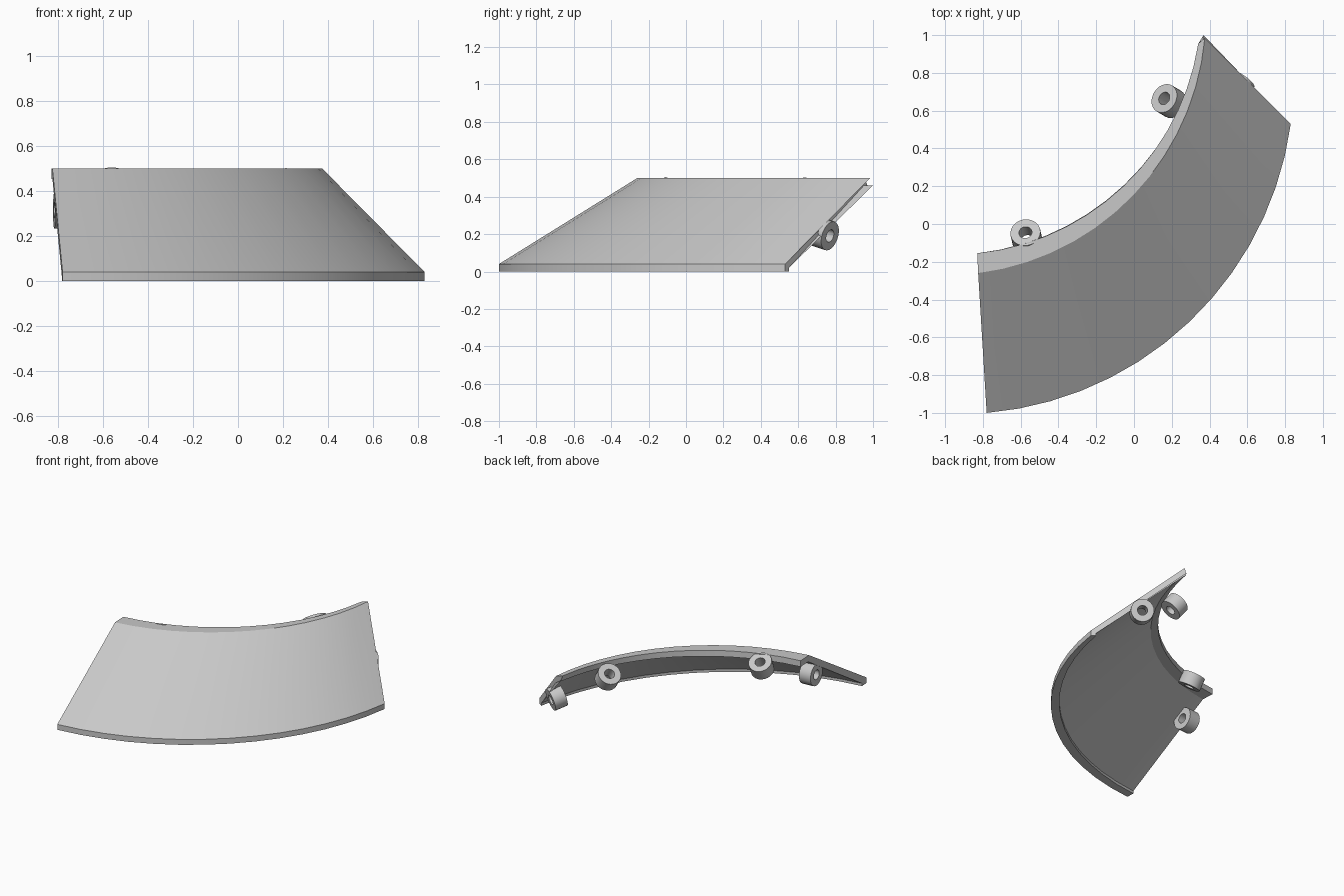
import bpy, bmesh, math
from mathutils import Vector

if "Cube" in bpy.data.objects:
    bpy.data.objects.remove(bpy.data.objects["Cube"])

metal = bpy.data.materials.new("plain grey")
metal.use_nodes = True
GREY = (0.58, 0.58, 0.58, 1)
metal.diffuse_color = GREY
metal.node_tree.nodes["Principled BSDF"].inputs["Base Color"].default_value = GREY


def finish(name, bm):
    bmesh.ops.recalc_face_normals(bm, faces=bm.faces)
    mesh = bpy.data.meshes.new(name)
    bm.to_mesh(mesh)
    bm.free()
    mesh.materials.append(metal)
    obj = bpy.data.objects.new(name, mesh)
    bpy.context.collection.objects.link(obj)
    bpy.ops.object.select_all(action='DESELECT')
    bpy.context.view_layer.objects.active = obj
    obj.select_set(True)
    bpy.ops.object.shade_smooth_by_angle(angle=math.radians(25))
    return obj


def arc(a, b, sag, steps=14):
    """Points of a circular arc from a to b, bulging to the front left side."""
    a, b = Vector(a), Vector(b)
    mid, half = (a + b) / 2, (b - a) / 2
    h = Vector((half.x, half.y, 0)).length
    out = Vector((half.y, -half.x, 0)).normalized()
    radius = (h * h + sag * sag) / (2 * sag)
    span = math.asin(h / radius)
    pts = []
    for i in range(steps + 1):
        t = span * (2 * i / steps - 1)
        pts.append(mid + half * (radius * math.sin(t) / h)
                   + out * (radius * math.cos(t) - radius + sag))
    return pts


# Thin curved panel with a lip along the top: rails run from the left edge to the mitred edge
rails = [
    arc((-0.78, -1.0, 0), (0.83, 0.53, 0), 0.39),            # foot, outside
    arc((-0.78, -1.0, 0.04), (0.83, 0.53, 0.04), 0.39),
    arc((-0.825, -0.26, 0.5), (0.375, 0.985, 0.5), 0.305),   # top, outside
    arc((-0.83, -0.155, 0.5), (0.34, 0.955, 0.5), 0.275),
    arc((-0.83, -0.155, 0.455), (0.35, 0.97, 0.46), 0.275),  # lip, underside
    arc((-0.825, -0.25, 0.455), (0.368, 1.0, 0.46), 0.30),
    arc((-0.783, -0.94, 0.02), (0.80, 0.55, 0.02), 0.37),
    arc((-0.783, -0.94, 0), (0.80, 0.55, 0), 0.37),          # foot, inside
]
bm = bmesh.new()
grid = [[bm.verts.new(p) for p in rail] for rail in rails]
for j, rail in enumerate(grid):
    nxt = grid[(j + 1) % len(grid)]
    for i in range(len(rail) - 1):
        bm.faces.new((rail[i], rail[i + 1], nxt[i + 1], nxt[i]))
for end in (0, -1):
    bm.faces.new([rail[end] for rail in grid])
finish("curved_panel", bm)


# Ring connectors along the top rim and the two side edges
def ring(name, face_centre, axis, outer=0.08, inner=0.035, depth=0.09, sides=24):
    bm = bmesh.new()
    loops = []
    for r, z in ((outer, 0), (outer, -depth), (inner, -depth), (inner, 0)):
        loops.append([bm.verts.new((r * math.cos(k * math.tau / sides),
                                    r * math.sin(k * math.tau / sides), z))
                      for k in range(sides)])
    for j in range(4):
        a, b = loops[j], loops[(j + 1) % 4]
        for k in range(sides):
            n = (k + 1) % sides
            bm.faces.new((a[k], a[n], b[n], b[k]))
    obj = finish(name, bm)
    obj.location = face_centre
    obj.rotation_euler = Vector(axis).to_track_quat('Z', 'Y').to_euler()


ring("rim_ring_right", (-0.575, -0.045, 0.465), (-0.11, 0.49, 0.86))
ring("rim_ring_left", (0.16, 0.665, 0.452), (-0.54, 0.32, 0.78))
ring("edge_ring_right", (-0.817, -0.36, 0.315), (-0.99, -0.07, 0.0))
ring("edge_ring_left", (0.57, 0.77, 0.19), (0.53, 0.80, -0.26))
